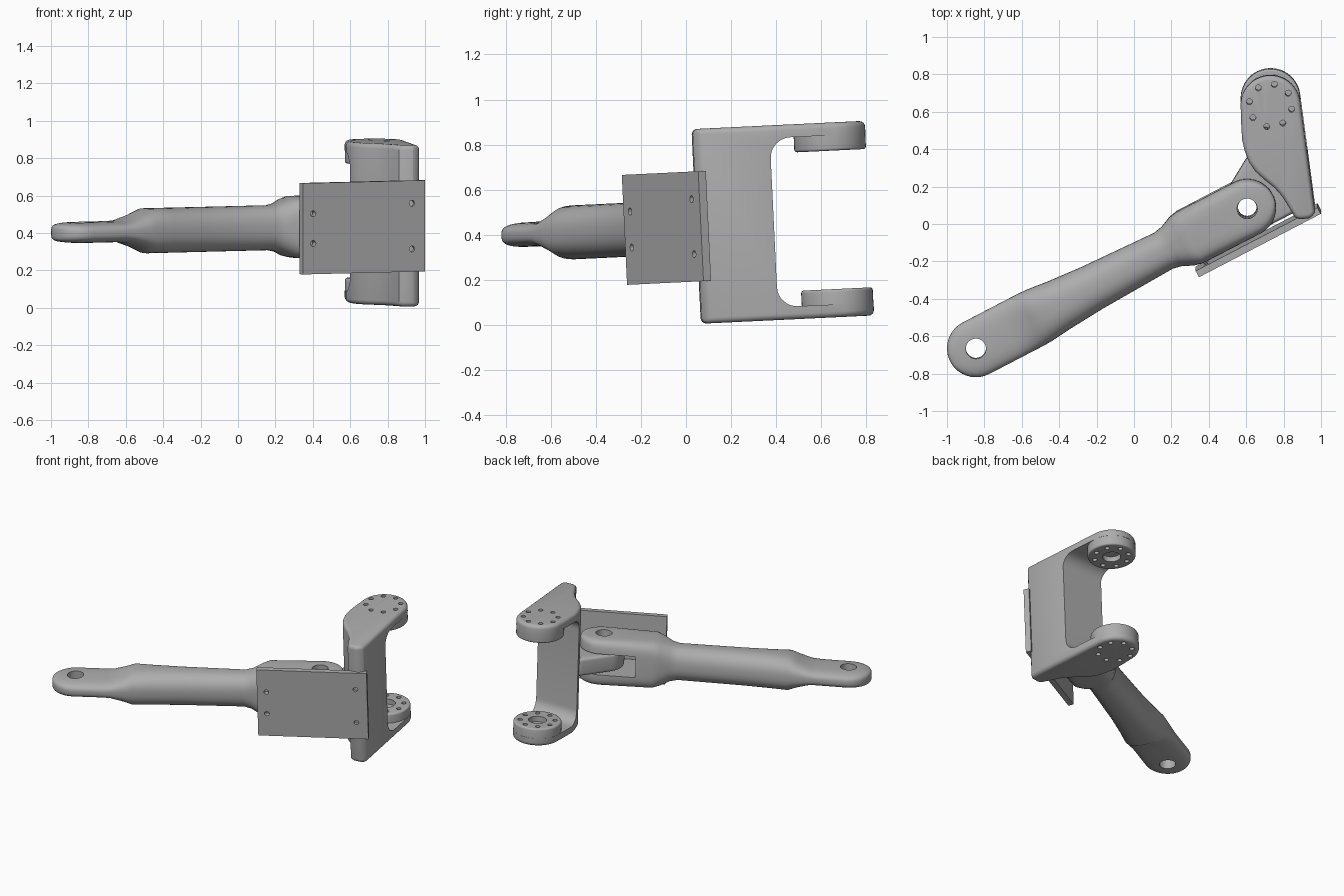
import bpy, bmesh, math
from mathutils import Matrix, Vector

if "Cube" in bpy.data.objects:
    bpy.data.objects.remove(bpy.data.objects["Cube"])

steel = bpy.data.materials.new("mid_grey")
steel.use_nodes = True
GREY = (0.42, 0.42, 0.42, 1)
steel.diffuse_color = GREY
steel.node_tree.nodes["Principled BSDF"].inputs["Base Color"].default_value = GREY

# Whole assembly leans slightly; parts are modelled around z = 0 first
TILT = Matrix.Translation((0, 0, 0.435)) @ Matrix.Rotation(math.radians(2.75), 4, 'X')
ARM = Matrix.Translation((-0.845, -0.665, 0)) @ Matrix.Rotation(math.radians(27.5), 4, 'Z')
LENGTH = 1.635          # distance between the two arm pins
PIN = ARM @ Vector((LENGTH, 0, 0))


def make(name, bm):
    bmesh.ops.recalc_face_normals(bm, faces=bm.faces)
    me = bpy.data.meshes.new(name)
    bm.to_mesh(me)
    bm.free()
    me.materials.append(steel)
    ob = bpy.data.objects.new(name, me)
    bpy.context.collection.objects.link(ob)
    return ob


def prism(name, outline, z0, z1):
    bm = bmesh.new()
    face = bm.faces.new([bm.verts.new((x, y, z0)) for x, y in outline])
    top = bmesh.ops.extrude_face_region(bm, geom=[face])["geom"]
    bmesh.ops.translate(bm, vec=(0, 0, z1 - z0),
                        verts=[v for v in top if isinstance(v, bmesh.types.BMVert)])
    return make(name, bm)


def arc(cx, cy, r, a0, a1, n):
    return [(cx + r * math.cos(math.radians(a0 + (a1 - a0) * i / n)),
             cy + r * math.sin(math.radians(a0 + (a1 - a0) * i / n))) for i in range(n + 1)]


def cylinder(x, y, r, z0, z1, n=32):
    return prism("cylinder", arc(x, y, r, 0, 360, n)[:-1], z0, z1)


def box(x0, x1, y0, y1, z0, z1):
    return prism("box", [(x0, y0), (x1, y0), (x1, y1), (x0, y1)], z0, z1)


def apply(ob, mod):
    bpy.context.view_layer.objects.active = ob
    bpy.ops.object.modifier_apply(modifier=mod.name)


def combine(ob, tool, op='DIFFERENCE'):
    m = ob.modifiers.new("combine", 'BOOLEAN')
    m.operation, m.object, m.solver = op, tool, 'EXACT'
    apply(ob, m)
    bpy.data.objects.remove(tool)


def round_edges(ob, width):
    m = ob.modifiers.new("round", 'BEVEL')
    m.width, m.segments, m.limit_method, m.angle_limit = width, 4, 'ANGLE', math.radians(40)
    apply(ob, m)


def finish(ob, matrix):
    ob.data.transform(matrix)
    bpy.ops.object.select_all(action='DESELECT')
    ob.select_set(True)
    bpy.context.view_layer.objects.active = ob
    bpy.ops.object.shade_smooth_by_angle(angle=math.radians(32))


# Link arm: lofted sections of (position, half width, half height, squareness)
R = 0.155
sections = []
for i in range(10):
    a = math.radians(5 + 85 * i / 9)
    sections.append((-R * math.cos(a), R * math.sin(a), 0.055 * math.sin(a) ** 0.35, 3))
sections += [(0.20, R, 0.055, 3), (0.25, R, 0.06, 3), (0.33, R, 0.09, 2.8), (0.39, 0.152, 0.12, 2.6),
             (0.50, 0.14, 0.12, 2.5), (0.70, 0.125, 0.12, 2.4), (1.13, 0.108, 0.12, 2.4),
             (1.18, 0.118, 0.13, 2.6), (1.24, 0.145, 0.155, 3.2), (1.29, R, 0.165, 4.5)]
for i in range(12):
    a = math.radians(90 - 86 * i / 11)
    sections.append((LENGTH + R * math.cos(a), R * math.sin(a), 0.165 * math.sin(a) ** 0.08, 6))

bm = bmesh.new()
rings = []
N = 40
for u, w, h, e in sections:
    ring = []
    for k in range(N):
        t = 2 * math.pi * (k + 0.5) / N
        c, s = math.cos(t), math.sin(t)
        ring.append(bm.verts.new((u, math.copysign(w * abs(c) ** (2 / e), c),
                                  math.copysign(h * abs(s) ** (2 / e), s))))
    rings.append(ring)
for a, b in zip(rings, rings[1:]):
    for k in range(N):
        bm.faces.new((a[k], a[(k + 1) % N], b[(k + 1) % N], b[k]))
bm.faces.new(rings[0])
bm.faces.new(rings[-1])
arm = make("link_arm", bm)
combine(arm, box(1.40, 2.0, -0.3, 0.3, -0.075, 0.075))
for u in (0, LENGTH):
    combine(arm, cylinder(u, 0, 0.054, -0.4, 0.4))
finish(arm, TILT @ ARM)

# Yoke bracket: plan outline, rounded, then hollowed into a C shape
DX, DY, DR = 0.73, 0.655, 0.16
outline = arc(DX, DY, DR, 8, 180, 24) + [
    (0.573, 0.56), (0.578, 0.47), (0.592, 0.41), (0.615, 0.35), (0.65, 0.30), (0.70, 0.255),
    (0.75, 0.215), (0.79, 0.17), (0.825, 0.115), (0.86, 0.055), (0.885, 0.045), (0.935, 0.05),
    (0.958, 0.06), (0.968, 0.085)]
HALF, INNER = 0.432, 0.375
bracket = prism("yoke_bracket", outline, -HALF, HALF)
round_edges(bracket, 0.028)
hollow = prism("hollow", [(1.2, -INNER), (1.2, INNER)]
               + arc(0.48, INNER - 0.09, 0.09, 90, 180, 8)
               + arc(0.48, 0.09 - INNER, 0.09, 180, 270, 8), 0.3, 1.2)
# stand the hollow profile up so that its depth runs along x
hollow.data.transform(Matrix(((0, 0, 1, 0), (1, 0, 0, 0), (0, 1, 0, 0), (0, 0, 0, 1))))
combine(bracket, hollow)

# Round mounting discs with a bolt circle and a central recess
for side in (-1, 1):
    z = sorted((side * 0.307, side * 0.41))
    disc = cylinder(DX, DY, DR - 0.001, z[0], z[1], 48)
    round_edges(disc, 0.012)
    combine(bracket, disc, 'UNION')
    z = sorted((side * 0.25, side * 0.345))
    combine(bracket, cylinder(DX, DY, 0.06, z[0], z[1]))
    z = sorted((side * 0.25, side * 0.5))
    for k in range(8):
        a = math.radians(35 + 45 * k)
        combine(bracket, cylinder(DX + 0.115 * math.cos(a), DY + 0.115 * math.sin(a),
                                  0.016, z[0], z[1], 12))

# Hinge lug that sits between the fork prongs
lug = prism("lug", arc(PIN.x, PIN.y, 0.14, 150, 300, 20)
            + [(0.87, 0.07), (0.85, 0.30), (0.64, 0.37), (0.605, 0.36)], -0.062, 0.062)
round_edges(lug, 0.02)
combine(bracket, lug, 'UNION')
combine(bracket, cylinder(PIN.x, PIN.y, 0.05, -0.2, 0.2))
finish(bracket, TILT)

# Flat cover plate with four screw holes
plate = box(1.238, 1.973, -0.203, -0.165, -0.244, 0.244)
plate.name = "cover_plate"
for u, z in ((1.30, 0.08), (1.896, 0.122)):
    for side in (-1, 1):
        hole = cylinder(0, 0, 0.016, -0.1, 0.1, 16)
        hole.data.transform(Matrix.Translation((u, -0.18, side * z)) @ Matrix.Rotation(math.pi / 2, 4, 'X'))
        combine(plate, hole)
finish(plate, TILT @ ARM)
